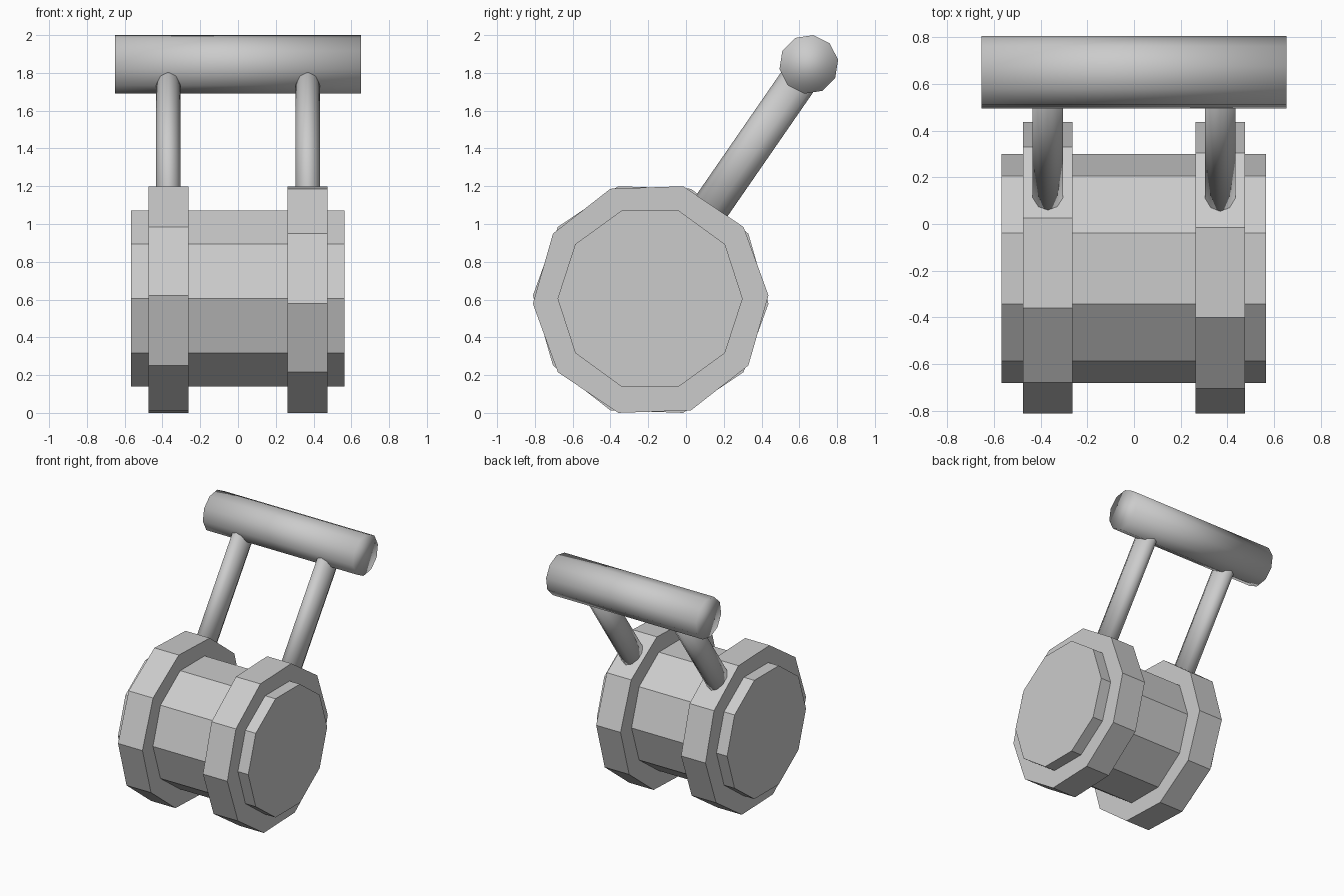
import bpy, bmesh
from math import cos, sin, radians, pi
from mathutils import Vector

if "Cube" in bpy.data.objects:
    bpy.data.objects.remove(bpy.data.objects["Cube"])

SIDES = 10


def prism(name, start, end, ru, rv, phase=0.0, smooth=False):
    """Ten-sided prism between two points; rv is the radius in the y-z plane, or along x for struts."""
    start, end = Vector(start), Vector(end)
    axis = (end - start).normalized()
    u = Vector((0, 1, 0)) if abs(axis.x) > 0.9 else Vector((1, 0, 0))
    v = axis.cross(u)
    bm = bmesh.new()
    rings = []
    for p in (start, end):
        ring = []
        for i in range(SIDES):
            a = radians(phase) + 2 * pi * i / SIDES
            ring.append(bm.verts.new(p + u * ru * cos(a) + v * rv * sin(a)))
        rings.append(ring)
    for i in range(SIDES):
        j = (i + 1) % SIDES
        bm.faces.new((rings[0][i], rings[0][j], rings[1][j], rings[1][i]))
    bm.faces.new(rings[0][::-1])
    bm.faces.new(rings[1])
    bmesh.ops.recalc_face_normals(bm, faces=bm.faces)
    for f in bm.faces:
        f.smooth = smooth
    mesh = bpy.data.meshes.new(name)
    bm.to_mesh(mesh)
    bm.free()
    obj = bpy.data.objects.new(name, mesh)
    bpy.context.collection.objects.link(obj)
    return obj


# Central drum
prism("drum", (-0.567, -0.19, 0.605), (0.565, -0.19, 0.605), 0.49, 0.49)

# Rims and the slanted struts rising from them
for side, s in (("left", -1), ("right", 1)):
    prism(side + "_rim", (s * 0.263, -0.187, 0.60), (s * 0.475, -0.187, 0.60),
          0.624, 0.624, 2 if s > 0 else -2 + 4)
    prism(side + "_strut", (s * 0.369, 0.07, 1.00), (s * 0.369, 0.64, 1.825),
          0.069, 0.10, 18, smooth=True)

# Crossbar grip
prism("grip_bar", (-0.652, 0.65, 1.845), (0.652, 0.65, 1.845), 0.157, 0.157, 9, smooth=True)
